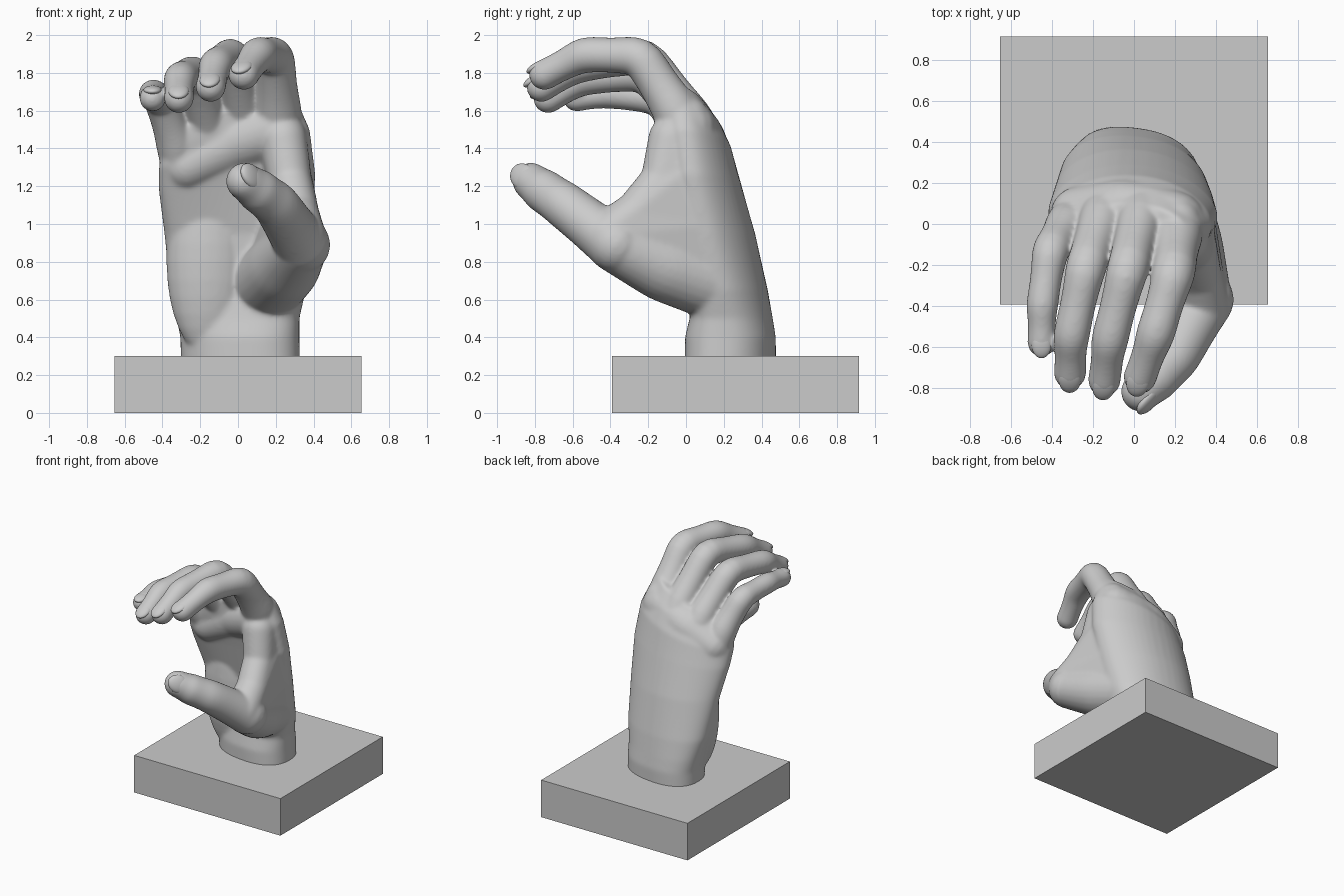
import bpy, bmesh, math
from mathutils import Vector, Matrix

cube = bpy.data.objects.get("Cube")
if cube:
    bpy.data.objects.remove(cube, do_unlink=True)

clay = bpy.data.materials.new("grey_clay")
clay.use_nodes = True
clay.diffuse_color = (0.6, 0.6, 0.6, 1)
clay.node_tree.nodes["Principled BSDF"].inputs["Base Color"].default_value = (0.6, 0.6, 0.6, 1)


def finish(bm, name):
    bmesh.ops.recalc_face_normals(bm, faces=bm.faces)
    mesh = bpy.data.meshes.new(name)
    bm.to_mesh(mesh)
    bm.free()
    mesh.materials.append(clay)
    obj = bpy.data.objects.new(name, mesh)
    bpy.context.collection.objects.link(obj)
    return obj


def loft(bm, rings):
    """Closed skin over a stack of equal rings."""
    rows = [[bm.verts.new(p) for p in ring] for ring in rings]
    n = len(rows[0])
    for a, b in zip(rows, rows[1:]):
        for i in range(n):
            j = (i + 1) % n
            bm.faces.new((a[i], a[j], b[j], b[i]))
    bm.faces.new(rows[0][::-1])
    bm.faces.new(rows[-1])


def tube(bm, joints, steps=8, soften=2, pinch=0.09, n=24):
    """Round-ended limb through joints (x, y, z, radius), slimmer between joints."""
    pts = []
    for a, b in zip(joints, joints[1:]):
        for k in range(steps):
            t = k / steps
            p = Vector(a).lerp(Vector(b), t)
            p[3] *= 1 - pinch * math.sin(math.pi * t)
            pts.append(p)
    pts.append(Vector(joints[-1]))
    for _ in range(soften):
        pts = [pts[0]] + [(p + q * 2 + r) / 4 for p, q, r in zip(pts, pts[1:], pts[2:])] + [pts[-1]]
    # hemispherical ends
    first = (pts[0] - pts[1]).to_3d().normalized()
    last = (pts[-1] - pts[-2]).to_3d().normalized()
    spine = [(p.to_3d(), p[3]) for p in pts]
    angles = [math.radians(a) for a in (20, 40, 60, 80)]
    cap = lambda p, d: [(p.to_3d() + d * p[3] * math.sin(a), p[3] * math.cos(a)) for a in angles]
    spine = cap(pts[0], first)[::-1] + spine + cap(pts[-1], last)
    rings = []
    for i, (c, r) in enumerate(spine):
        t = (spine[min(i + 1, len(spine) - 1)][0] - spine[max(i - 1, 0)][0]).normalized()
        u = (Vector((1, 0, 0)) - t * t.x).normalized()
        v = t.cross(u)
        rings.append([c + (u * math.cos(2 * math.pi * k / n) + v * math.sin(2 * math.pi * k / n)) * r
                      for k in range(n)])
    loft(bm, rings)


def power(v, e):
    return math.copysign(abs(v) ** e, v)


def palm(bm, sections, n=48):
    """Sections: z, centre x, centre y, half width, half depth, arch, tilt."""
    rings = []
    for z, cx, cy, hx, hy, arch, tilt in sections:
        ring = []
        skew = 0.16 - 0.1 * z
        for k in range(n):
            a = 2 * math.pi * k / n
            x = hx * power(math.cos(a), 0.85)
            y = hy * power(math.sin(a), 0.85) - arch * x * x - skew * x
            ring.append(Vector((cx + x, cy + y, z + tilt * x)))
        rings.append(ring)
    loft(bm, rings)


def ellipsoid(bm, centre, size, turn=Matrix.Identity(4)):
    m = Matrix.Translation(centre) @ turn @ Matrix.Diagonal((*size, 1))
    bmesh.ops.create_uvsphere(bm, u_segments=24, v_segments=16, radius=1, matrix=m)


def hull(bm, balls):
    """Taut skin around balls (x, y, z, radius)."""
    part = bmesh.new()
    for x, y, z, r in balls:
        ellipsoid(part, (x, y, z), (r, r, r))
    bmesh.ops.delete(part, geom=part.faces[:], context="FACES_ONLY")
    bmesh.ops.delete(part, geom=part.edges[:], context="EDGES_FACES")
    bmesh.ops.convex_hull(part, input=part.verts[:])
    bmesh.ops.delete(part, geom=[v for v in part.verts if not v.link_faces], context="VERTS")
    skin = bpy.data.meshes.new("web_skin")
    part.to_mesh(skin)
    part.free()
    bm.from_mesh(skin)
    bpy.data.meshes.remove(skin)


# plinth
bm = bmesh.new()
bmesh.ops.create_cube(bm, size=1, matrix=Matrix.Translation((0, 0.262, 0.15)) @ Matrix.Diagonal((1.31, 1.31, 0.3, 1)))
finish(bm, "plinth")

# wrist and palm
bm = bmesh.new()
palm(bm, [(0.15, 0.015, 0.235, 0.315, 0.235, 0, 0),
          (0.40, 0.01, 0.235, 0.315, 0.235, 0, 0),
          (0.50, 0.0, 0.24, 0.325, 0.215, 0.1, 0),
          (0.65, 0.0, 0.24, 0.36, 0.19, 0.3, 0),
          (0.95, 0.0, 0.20, 0.39, 0.165, 0.5, 0),
          (1.22, -0.005, 0.13, 0.415, 0.16, 0.5, 0.1),
          (1.40, -0.02, 0.08, 0.4, 0.16, 0.5, 0.25),
          (1.51, -0.035, 0.045, 0.36, 0.14, 0.5, 0.32),
          (1.61, -0.04, 0.0, 0.3, 0.1, 0.5, 0.4)])

# heel of the palm, pad under the fingers, thumb mound
ellipsoid(bm, (-0.16, 0.145, 0.8), (0.22, 0.14, 0.5))
tube(bm, [(-0.27, 0.045, 1.31, 0.14), (-0.05, 0.06, 1.42, 0.165), (0.19, 0.0, 1.5, 0.165)], pinch=0)
tube(bm, [(0.17, 0.12, 0.7, 0.2), (0.25, -0.12, 0.78, 0.19), (0.33, -0.37, 0.89, 0.15)], pinch=0)

# web from thumb to index finger
inner = [(0.2, 0.1, 0.74, 0.17), (0.25, 0.09, 1.0, 0.135), (0.25, 0.04, 1.3, 0.13), (0.215, 0.01, 1.56, 0.115)]
outer = [(0.33, -0.41, 0.935, 0.135), (0.31, -0.26, 1.055, 0.12), (0.275, -0.125, 1.23, 0.115), (0.24, -0.075, 1.45, 0.125)]
for i in range(3):
    hull(bm, inner[i:i + 2] + outer[i:i + 2])

# fingers: knuckle, middle joint, end joint, tip; thumb: base, joint, tip
digits = {
    "index": [(0.215, -0.04, 1.58, 0.13), (0.195, -0.24, 1.89, 0.108), (0.105, -0.54, 1.898, 0.097), (0.03, -0.75, 1.79, 0.082)],
    "middle": [(0.04, 0.05, 1.53, 0.122), (-0.03, -0.22, 1.893, 0.104), (-0.12, -0.57, 1.84, 0.093), (-0.145, -0.765, 1.725, 0.081)],
    "ring": [(-0.15, 0.04, 1.48, 0.12), (-0.235, -0.21, 1.8, 0.101), (-0.308, -0.55, 1.77, 0.091), (-0.313, -0.73, 1.665, 0.08)],
    "little": [(-0.325, 0.0, 1.42, 0.11), (-0.41, -0.13, 1.66, 0.092), (-0.45, -0.4, 1.69, 0.08), (-0.452, -0.58, 1.665, 0.071)],
    "thumb": [(0.34, -0.37, 0.89, 0.15), (0.2, -0.65, 1.105, 0.124), (0.1, -0.76, 1.18, 0.117), (0.035, -0.82, 1.226, 0.1)],
}
for name, joints in digits.items():
    if name == "thumb":
        tube(bm, joints, pinch=0.03)
        continue
    # the bone behind the knuckle fades into the back of the hand
    x, y, z, r = joints[0]
    tube(bm, [(x * 0.85, y + 0.12, z - 0.4, r * 0.8)] + joints)
hand = finish(bm, "hand")

# merge the masses into one skin
remesh = hand.modifiers.new("merge", "REMESH")
remesh.mode = "VOXEL"
remesh.voxel_size = 0.009
remesh.use_smooth_shade = True
smooth = hand.modifiers.new("soften", "SMOOTH")
smooth.factor = 0.5
smooth.iterations = 30

# nails
for name, joints in digits.items():
    end, tip = Vector(joints[-2][:3]), Vector(joints[-1][:3])
    r = joints[-1][3]
    along = (tip - end).normalized()
    up = Vector((0.45, -0.6, 0.35)) if name == "thumb" else Vector((0, 0, 1))
    up = (up - along * up.dot(along)).normalized()
    side = along.cross(up)
    turn = Matrix((side, along, up)).transposed().to_4x4()
    bm = bmesh.new()
    ellipsoid(bm, tip + along * r * 0.1 + up * r * 0.64, (r * 0.68, r * 0.9, r * 0.32), turn)
    nail = finish(bm, name + "_nail")
    nail.data.polygons.foreach_set("use_smooth", [True] * len(nail.data.polygons))
